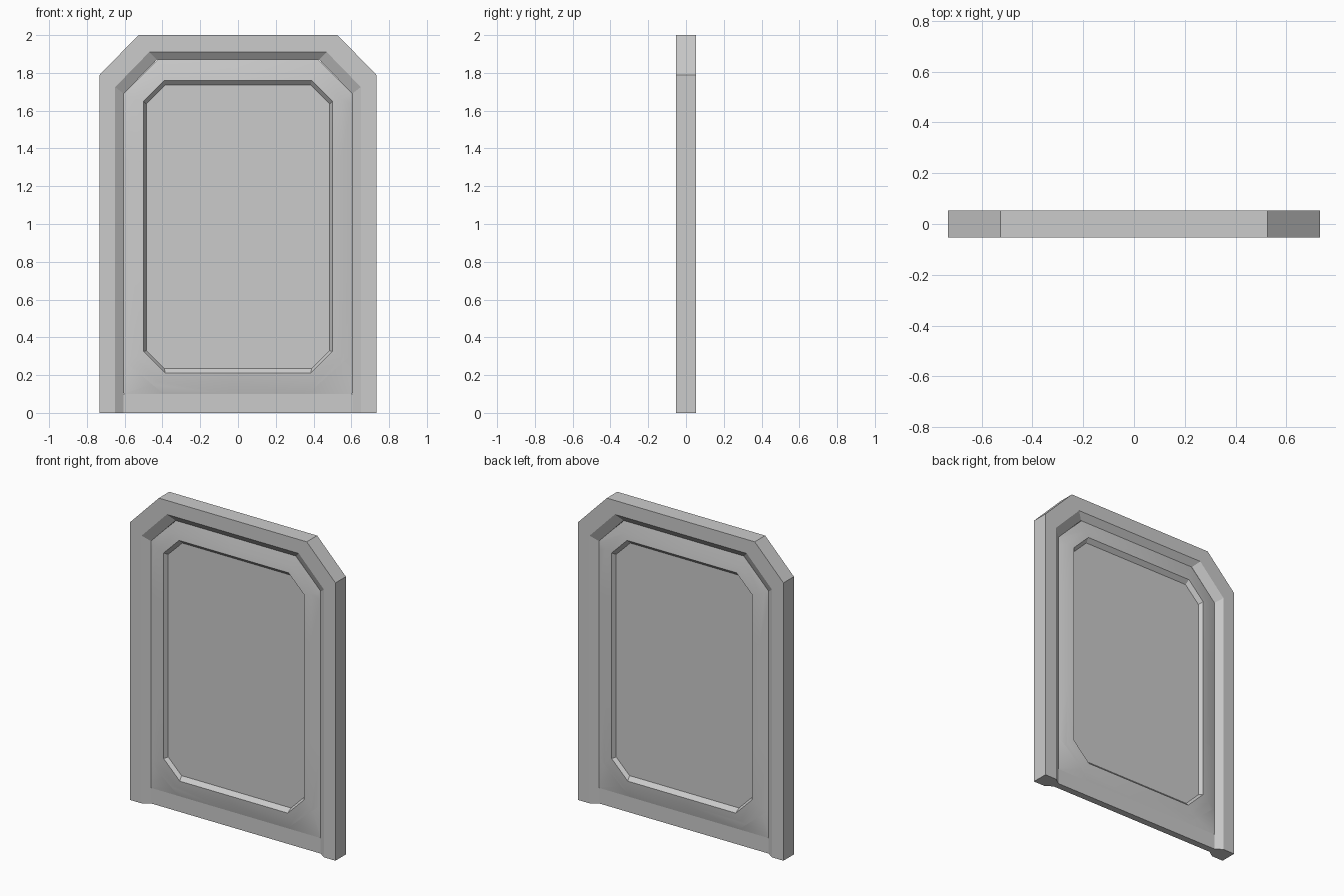
import bpy, bmesh
from math import radians
from mathutils import Vector

if "Cube" in bpy.data.objects:
    bpy.data.objects.remove(bpy.data.objects["Cube"])

# Shard centres (x, z): the slab is cracked into cells around these
SEEDS = [(-0.46, 1.0), (0.30, 1.0), (-0.314, 1.591), (0.30, 1.70),
         (-0.81, 1.84), (0.84, 1.84), (-0.368, 0.415), (0.30, 0.40),
         (0.66, 0.0), (-0.70, 0.02)]


def loft(loops):
    """Closed solid skinned over equal-length loops, capped at both ends."""
    bm = bmesh.new()
    rows = [[bm.verts.new(p) for p in loop] for loop in loops]
    n = len(rows[0])
    for a, b in zip(rows, rows[1:]):
        for i in range(n):
            j = (i + 1) % n
            bm.faces.new((a[i], a[j], b[j], b[i]))
    bm.faces.new(rows[0])
    bm.faces.new(rows[-1])
    bmesh.ops.recalc_face_normals(bm, faces=bm.faces)
    return bm


def shatter(bm, name, smooth=0):
    """Cut a solid into tightly fitting shards, one object per cell."""
    for k, s in enumerate(SEEDS):
        piece = bm.copy()
        for t in SEEDS:
            if t == s or not piece.verts:
                continue
            mid = Vector(((s[0] + t[0]) / 2, 0, (s[1] + t[1]) / 2))
            away = Vector((t[0] - s[0], 0, t[1] - s[1]))
            cut = bmesh.ops.bisect_plane(
                piece, geom=piece.verts[:] + piece.edges[:] + piece.faces[:],
                plane_co=mid, plane_no=away, clear_outer=True)
            edges = [e for e in cut["geom_cut"] if isinstance(e, bmesh.types.BMEdge)]
            if edges:
                bmesh.ops.edgenet_fill(piece, edges=edges)
        if piece.faces:
            bmesh.ops.recalc_face_normals(piece, faces=piece.faces)
            me = bpy.data.meshes.new(f"{name}_shard_{k + 1}")
            piece.to_mesh(me)
            ob = bpy.data.objects.new(me.name, me)
            bpy.context.collection.objects.link(ob)
            if smooth:
                bpy.ops.object.select_all(action='DESELECT')
                ob.select_set(True)
                bpy.context.view_layer.objects.active = ob
                bpy.ops.object.shade_smooth_by_angle(angle=radians(smooth))
        piece.free()
    bm.free()


# Outer frame: an upside-down U with bevelled inner edges
def arch(hx, top, cx, cz):
    half = [(hx, 0), (hx, top - cz), (hx - cx, top)]
    return [(-x, z) for x, z in half] + half[::-1]


outer = arch(0.732, 2.0, 0.205, 0.21)
bevel = arch(0.65, 1.91, 0.18, 0.185)
inner = arch(0.605, 1.87, 0.175, 0.18)
D, B = 0.053, 0.022
stations = [[(o[0], -D, o[1]), (b[0], -D, b[1]), (i[0], -B, i[1]),
             (i[0], B, i[1]), (b[0], D, b[1]), (o[0], D, o[1])]
            for o, b, i in zip(outer, bevel, inner)]
shatter(loft(stations), "frame")


# Raised seal around a sunken pane, the same front and back
def ring(y, hx, top, bottom, ct, cb):
    right = [(hx - cb, bottom), (hx, bottom + cb), (hx, top - ct), (hx - ct, top)]
    pts = right + [(-x, z) for x, z in right[::-1]]
    return [(x, y, z) for x, z in pts]


steps = [(0.018, 0.485, 1.735, 0.235, 0.10, 0.095),
         (0.043, 0.500, 1.760, 0.210, 0.11, 0.115),
         (0.037, 0.548, 1.800, 0.165, 0.14, 0.130),
         (B, 0.605, 1.870, 0.100, 0.178, 0.005)]
loops = [ring(*s) for s in steps] + [ring(-s[0], *s[1:]) for s in steps[::-1]]
shatter(loft(loops), "window_panel", 20)

# Flat sill between the posts
sill = [[(x, -B, 0), (x, B, 0), (x, B, 0.1), (x, -B, 0.1)] for x in (-0.605, 0.605)]
shatter(loft(sill), "sill")
